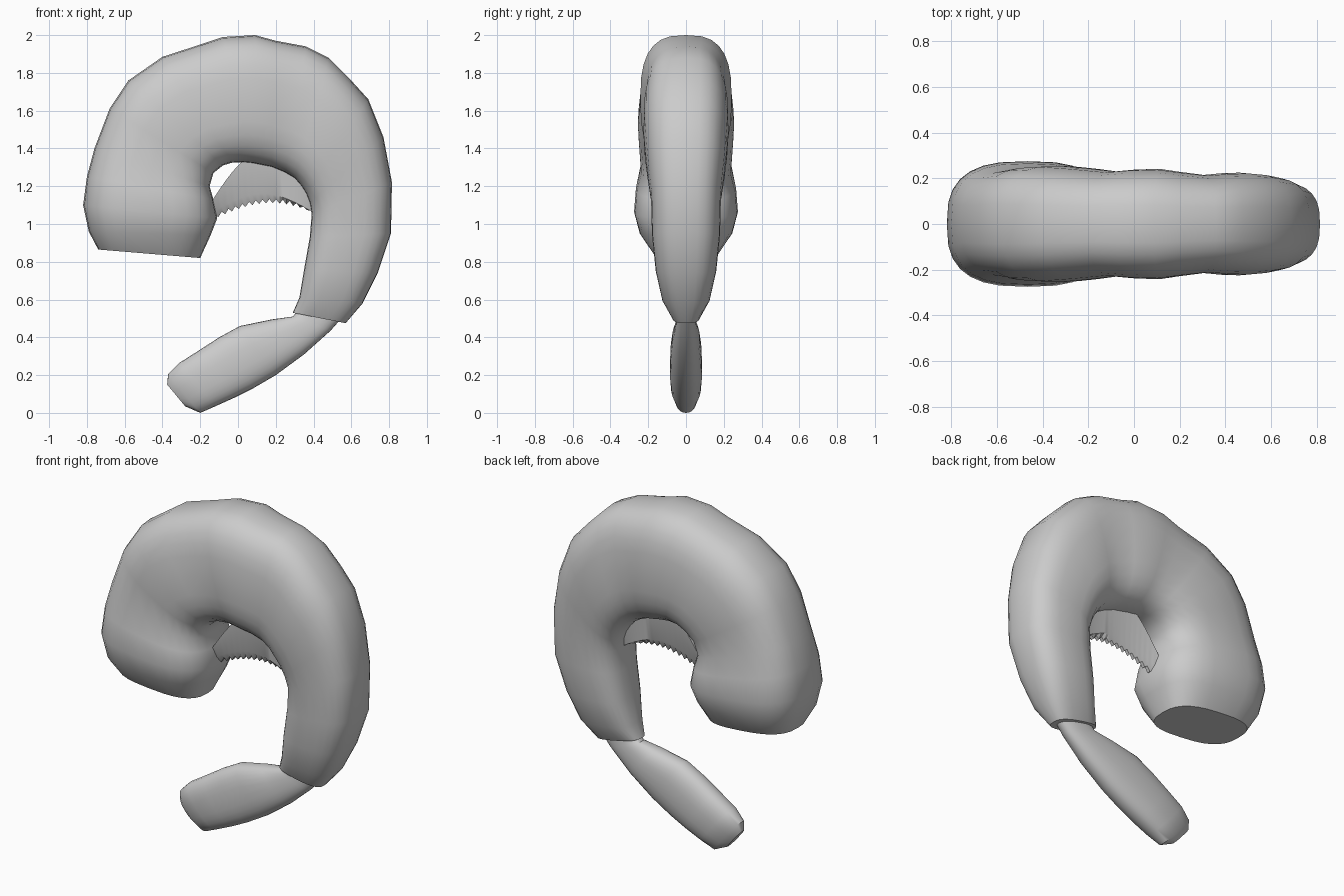
import bpy, bmesh, math
from mathutils import Vector

if "Cube" in bpy.data.objects:
    bpy.data.objects.remove(bpy.data.objects["Cube"])


def finish(name, bm, angle=35):
    bmesh.ops.recalc_face_normals(bm, faces=bm.faces)
    mesh = bpy.data.meshes.new(name)
    bm.to_mesh(mesh)
    bm.free()
    ob = bpy.data.objects.new(name, mesh)
    bpy.context.collection.objects.link(ob)
    bpy.ops.object.select_all(action='DESELECT')
    ob.select_set(True)
    bpy.context.view_layer.objects.active = ob
    bpy.ops.object.shade_smooth_by_angle(angle=math.radians(angle))
    return ob


def loft(name, stations, power, sides=28):
    """Skin rounded-rectangle sections; station = outer x, z, inner x, z, half width."""
    bm = bmesh.new()
    rings = []
    for ox, oz, ix, iz, w in stations:
        outer, inner = Vector((ox, 0, oz)), Vector((ix, 0, iz))
        mid, half = (outer + inner) / 2, (outer - inner) / 2
        ring = []
        for i in range(sides):
            a = 2 * math.pi * i / sides
            c, s = math.cos(a), math.sin(a)
            u = math.copysign(abs(c) ** (2 / power), c)
            v = math.copysign(abs(s) ** (2 / power), s)
            ring.append(bm.verts.new(mid + half * u + Vector((0, w * v, 0))))
        rings.append(ring)
    for a, b in zip(rings, rings[1:]):
        for i in range(sides):
            j = (i + 1) % sides
            bm.faces.new((a[i], a[j], b[j], b[i]))
    bm.faces.new(rings[0])
    bm.faces.new(rings[-1])
    return finish(name, bm)


# Curled body, from the cut head end round to the narrow rear
loft("body", [
    (-.74, .865, -.20, .82, .17), (-.79, .96, -.145, .94, .245),
    (-.82, 1.10, -.11, 1.03, .275), (-.80, 1.25, -.13, 1.13, .265),
    (-.76, 1.40, -.15, 1.20, .24), (-.68, 1.61, -.13, 1.27, .25),
    (-.58, 1.76, -.08, 1.31, .255), (-.40, 1.885, -.03, 1.325, .245),
    (-.20, 1.95, .03, 1.325, .23), (-.08, 1.99, .08, 1.32, .238),
    (.09, 2.00, .13, 1.31, .242), (.20, 1.97, .18, 1.30, .23),
    (.36, 1.94, .25, 1.27, .215), (.48, 1.88, .30, 1.24, .223),
    (.59, 1.77, .335, 1.20, .225), (.69, 1.66, .36, 1.16, .218),
    (.77, 1.46, .38, 1.11, .205), (.815, 1.22, .39, 1.05, .185),
    (.81, .95, .38, .93, .18), (.74, .74, .35, .76, .16),
    (.66, .58, .325, .61, .125), (.57, .475, .29, .53, .07),
], 2.8)

# Flattened tail fan
loft("tail", [
    (.60, .56, .38, .62, .045), (.49, .435, .29, .51, .055),
    (.35, .31, .18, .495, .072), (.20, .20, .01, .46, .082),
    (.08, .13, -.10, .40, .085), (-.02, .08, -.20, .335, .085),
    (-.12, .035, -.31, .265, .08), (-.20, .0, -.37, .205, .06),
    (-.28, .035, -.375, .15, .03),
], 2.4)

# Thin ragged leg fringe under the arch, thick at the root and thin at the teeth
bm = bmesh.new()
columns = []
steps = 30
for i in range(steps + 1):
    t = i / steps
    x = -.14 + .54 * t
    top = 1.12 + .26 * math.sin(math.pi * t)
    middle = 1.06 + .10 * math.sin(math.pi * t)
    low = 1.02 + .09 * math.sin(math.pi * t * .85) + (.022 if i % 2 else 0)
    profile = [(-.05, top), (-.03, middle), (-.01, low),
               (.01, low), (.03, middle), (.05, top)]
    columns.append([bm.verts.new((x, y, z)) for y, z in profile])
for a, b in zip(columns, columns[1:]):
    for k in range(6):
        m = (k + 1) % 6
        bm.faces.new((a[k], a[m], b[m], b[k]))
bm.faces.new(columns[0])
bm.faces.new(columns[-1])
finish("leg_fringe", bm)
